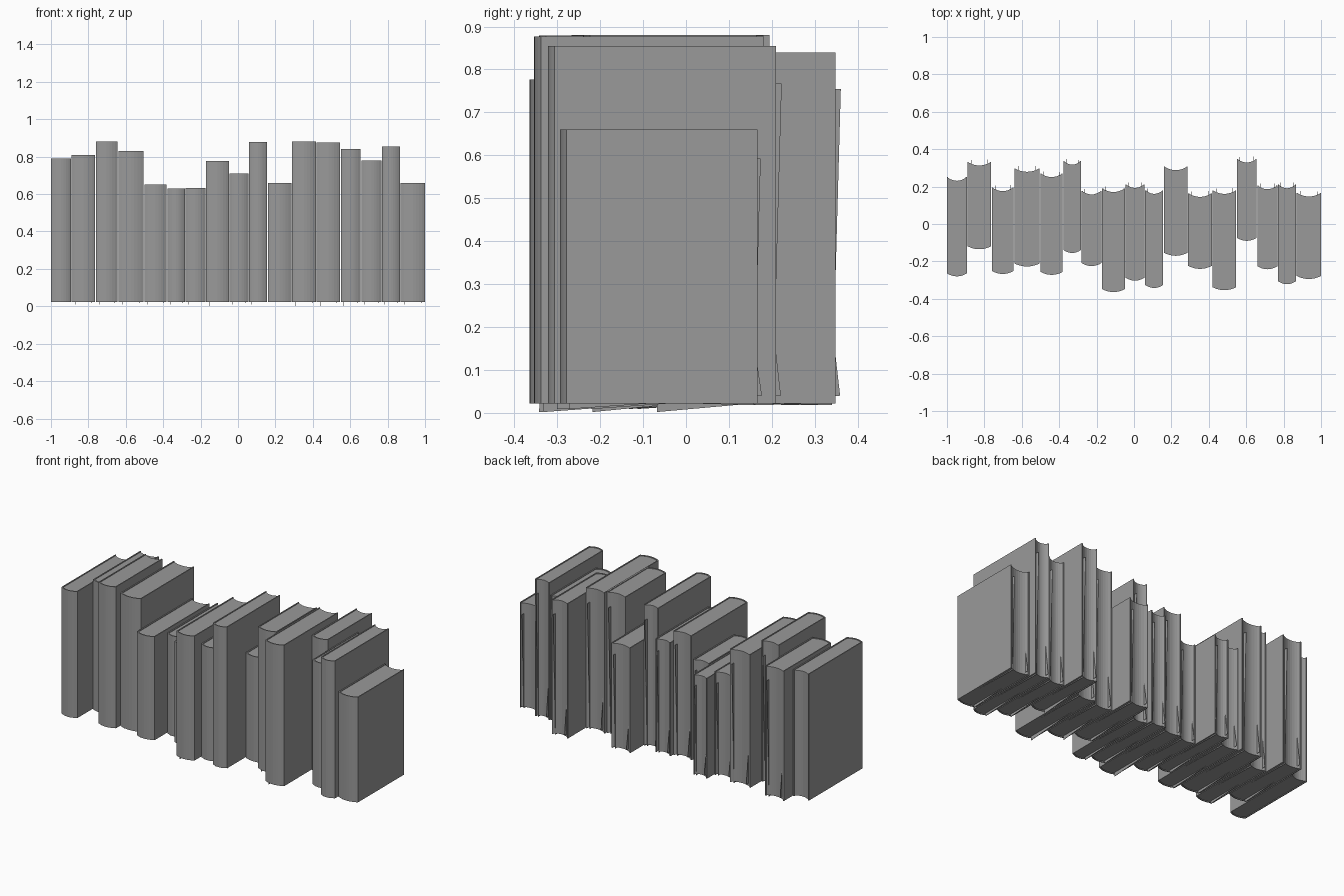
import bpy, bmesh

if "Cube" in bpy.data.objects:
    bpy.data.objects.remove(bpy.data.objects["Cube"])

BASE = 0.022     # underside of the covers
T = 0.006        # cover thickness
BULGE = 0.016    # spine / fore-edge curvature
SEG = 8

# left x, top z, spine y, fore-edge y
BOOKS = [
    (-1.00, 0.790, -0.280, 0.250), (-0.89, 0.810, -0.135, 0.332),
    (-0.76, 0.880, -0.267, 0.195), (-0.64, 0.830, -0.227, 0.298),
    (-0.50, 0.650, -0.272, 0.270), (-0.377, 0.630, -0.155, 0.336),
    (-0.28, 0.633, -0.225, 0.177), (-0.17, 0.777, -0.364, 0.190),
    (-0.045, 0.710, -0.303, 0.212), (0.06, 0.879, -0.342, 0.180),
    (0.16, 0.660, -0.170, 0.307), (0.29, 0.880, -0.240, 0.164),
    (0.42, 0.877, -0.354, 0.180), (0.55, 0.840, -0.090, 0.348),
    (0.66, 0.780, -0.242, 0.205), (0.77, 0.855, -0.322, 0.210),
    (0.87, 0.660, -0.294, 0.166),
]

# dark grey for every part
GREY = bpy.data.materials.new("dark_grey")
GREY.diffuse_color = (0.32, 0.32, 0.32, 1)
GREY.use_nodes = True
GREY.node_tree.nodes["Principled BSDF"].inputs["Base Color"].default_value = GREY.diffuse_color


def arc(x0, x1, y, bulge):
    """Shallow arc between two x values, dipping towards -y."""
    pts = []
    for i in range(SEG + 1):
        u = 2 * i / SEG - 1
        pts.append((x0 + (x1 - x0) * i / SEG, y - bulge * (1 - u * u)))
    return pts


def prism(name, loops, offset):
    """Extrude a set of adjoining outline faces by an offset."""
    bm = bmesh.new()
    for loop in loops:
        bm.faces.new([bm.verts.new(p) for p in loop])
    bmesh.ops.remove_doubles(bm, verts=bm.verts, dist=1e-5)
    res = bmesh.ops.extrude_face_region(bm, geom=bm.faces[:], use_keep_orig=True)
    far = [v for v in res["geom"] if isinstance(v, bmesh.types.BMVert)]
    bmesh.ops.translate(bm, verts=far, vec=offset)
    bmesh.ops.recalc_face_normals(bm, faces=bm.faces[:])
    me = bpy.data.meshes.new(name)
    bm.to_mesh(me)
    bm.free()
    me.materials.append(GREY)
    ob = bpy.data.objects.new(name, me)
    bpy.context.collection.objects.link(ob)


def upright(name, loops, z0, z1):
    prism(name, [[(x, y, z0) for x, y in lp] for lp in loops], (0, 0, z1 - z0))


def leaf(name, x, outline):
    """Thin loose leaf drawn in the y-z plane."""
    prism(name, [[(x - 0.001, y, z) for y, z in outline]], (0.002, 0, 0))


for i, (x0, top, front, back) in enumerate(BOOKS):
    x1 = (BOOKS[i + 1][0] - 0.004) if i + 1 < len(BOOKS) else 1.0
    n = f"{i + 1:02d}"
    side = front + BULGE

    # cover: two boards joined by a rounded spine
    outer = [(x0, back)] + arc(x0, x1, side, BULGE) + [(x1, back)]
    inner = [(x0 + T, back)] + arc(x0 + T, x1 - T, side + T, BULGE) + [(x1 - T, back)]
    strip = [(outer[k], outer[k + 1], inner[k + 1], inner[k])
             for k in range(len(outer) - 1)]
    upright("cover_" + n, strip, BASE, top)

    # page block: rounded against the spine, hollowed at the fore edge
    pf = arc(x0 + T, x1 - T, side + T, BULGE)
    pb = arc(x0 + T, x1 - T, back - 0.003, BULGE)
    upright("pages_" + n, [pf + pb[::-1]], BASE + 0.004, top - 0.004)

    # two tipped leaves peeking out at the bottom and the fore edge
    if i > 0:
        h = 0.9 * (top - BASE)
        low = 0.002 if i in (7, 11, 12, 13) else 0.009
        leaf("leaf_low_" + n, x0 + 0.15 * (x1 - x0),
             [(front + 0.022, low), (back + 0.011, 0.040),
              (back - 0.035, 0.6 * h), (front + 0.03, 0.6 * h)])
        leaf("leaf_high_" + n, x1 - 0.15 * (x1 - x0),
             [(front + 0.022, 0.030), (back - 0.008, 0.018),
              (back - 0.008 + 0.028 * h, 0.018 + h), (front + 0.04, 0.030 + h)])
